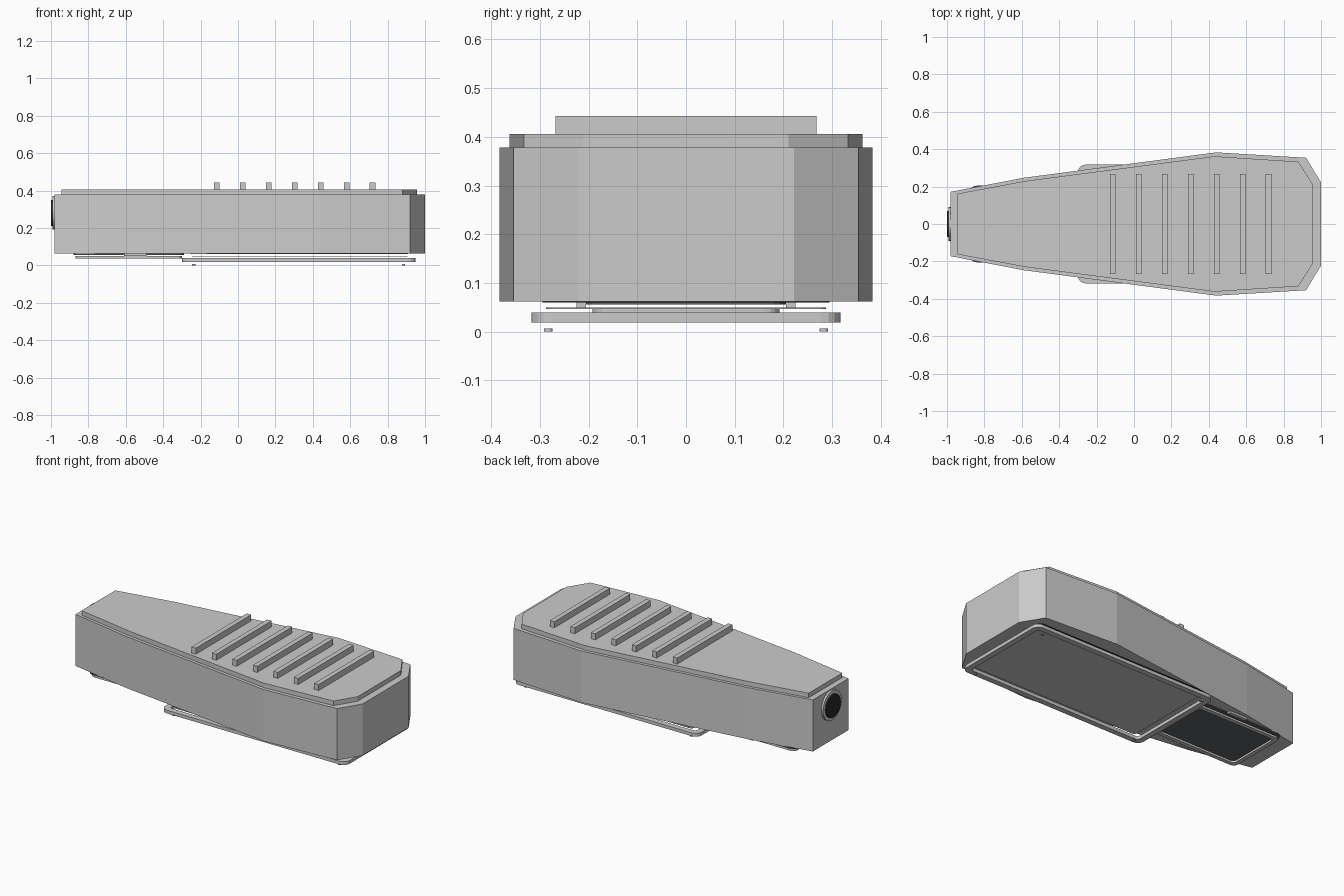
import bpy, bmesh
from math import cos, sin, pi

if "Cube" in bpy.data.objects:
    bpy.data.objects.remove(bpy.data.objects["Cube"])


def material(name, v):
    m = bpy.data.materials.new(name)
    m.diffuse_color = (v, v * 1.05, v * 1.1, 1)
    m.use_nodes = True
    m.node_tree.nodes["Principled BSDF"].inputs["Base Color"].default_value = m.diffuse_color
    return m


black = material("black_rubber", 0.02)
dark = material("dark_panel", 0.12)


def finish(name, bm, mat=None):
    bmesh.ops.recalc_face_normals(bm, faces=bm.faces)
    me = bpy.data.meshes.new(name)
    bm.to_mesh(me)
    bm.free()
    ob = bpy.data.objects.new(name, me)
    bpy.context.collection.objects.link(ob)
    if mat:
        me.materials.append(mat)
    return ob


def prism(name, outline, z0, z1, mat=None, hole=None):
    """Extruded outline; a hole with the same point count makes a frame."""
    bm = bmesh.new()
    n = len(outline)
    loops = [[bm.verts.new((x, y, z)) for x, y in pts]
             for pts in ([outline, hole] if hole else [outline]) for z in (z0, z1)]

    def bridge(a, b):
        for i in range(n):
            j = (i + 1) % n
            bm.faces.new((a[i], a[j], b[j], b[i]))
    bridge(loops[0], loops[1])
    if hole:
        bridge(loops[2], loops[3])
        bridge(loops[0], loops[2])
        bridge(loops[1], loops[3])
    else:
        bm.faces.new(loops[0])
        bm.faces.new(loops[1])
    return finish(name, bm, mat)


def mirrored(half):
    return half + [(x, -y) for x, y in reversed(half)]


def rounded(x0, x1, hy, r, seg=4):
    pts = []
    for k, (cx, cy) in enumerate([(x1 - r, hy - r), (x0 + r, hy - r),
                                  (x0 + r, r - hy), (x1 - r, r - hy)]):
        for i in range(seg + 1):
            a = pi / 2 * (k + i / seg)
            pts.append((cx + r * cos(a), cy + r * sin(a)))
    return pts


def disc(name, loc, r, depth, axis="Z", mat=None, sides=32):
    rot = (0, pi / 2, 0) if axis == "X" else (0, 0, 0)
    bpy.ops.mesh.primitive_cylinder_add(vertices=sides, radius=r, depth=depth,
                                        location=loc, rotation=rot)
    ob = bpy.context.object
    ob.name = name
    if mat:
        ob.data.materials.append(mat)
    bpy.ops.object.shade_smooth_by_angle()
    return ob


# tapered housing and lid
prism("housing", mirrored([(-0.98, 0.172), (-0.59, 0.247), (0.44, 0.383),
                           (0.92, 0.354), (1.0, 0.222)]), 0.062, 0.378)
prism("lid", mirrored([(-0.945, 0.162), (-0.58, 0.23), (0.43, 0.362),
                       (0.88, 0.333), (0.957, 0.21)]), 0.378, 0.406)

# cooling fins
for i in range(7):
    x = -0.113 + i * 0.1387
    prism(f"fin_{i + 1}", mirrored([(x - 0.015, 0.268), (x + 0.015, 0.268)]),
          0.406, 0.443)

# lamp window: gasket, glass, frame and screws
prism("window_gasket", rounded(-0.25, 0.91, 0.295, 0.02), 0.06, 0.063, black)
prism("window_glass", rounded(-0.245, 0.905, 0.287, 0.02), 0.047, 0.05)
prism("window_frame", rounded(-0.30, 0.95, 0.317, 0.04), 0.019, 0.039,
      hole=rounded(-0.265, 0.915, 0.283, 0.02))
for x in (-0.237, 0.885):
    for y in (-0.283, 0.283):
        disc("frame_screw", (x, y, 0.003), 0.009, 0.006, sides=16)

# access door: panel, frame and side latches
prism("door_panel", rounded(-0.88, -0.29, 0.205, 0.04), 0.056, 0.063, dark)
prism("door_frame", rounded(-0.87, -0.30, 0.192, 0.03), 0.037, 0.049,
      hole=rounded(-0.845, -0.325, 0.167, 0.02))
for s in (-1, 1):
    prism("door_latch", [(x, s * y) for x, y in
                         [(-0.61, 0.205), (-0.49, 0.205), (-0.49, 0.225), (-0.61, 0.225)]],
          0.05, 0.064)

# pole socket on the narrow end
disc("socket_collar", (-0.982, 0, 0.282), 0.09, 0.02, "X")
disc("socket_opening", (-0.985, 0, 0.28), 0.07, 0.03, "X", black)
